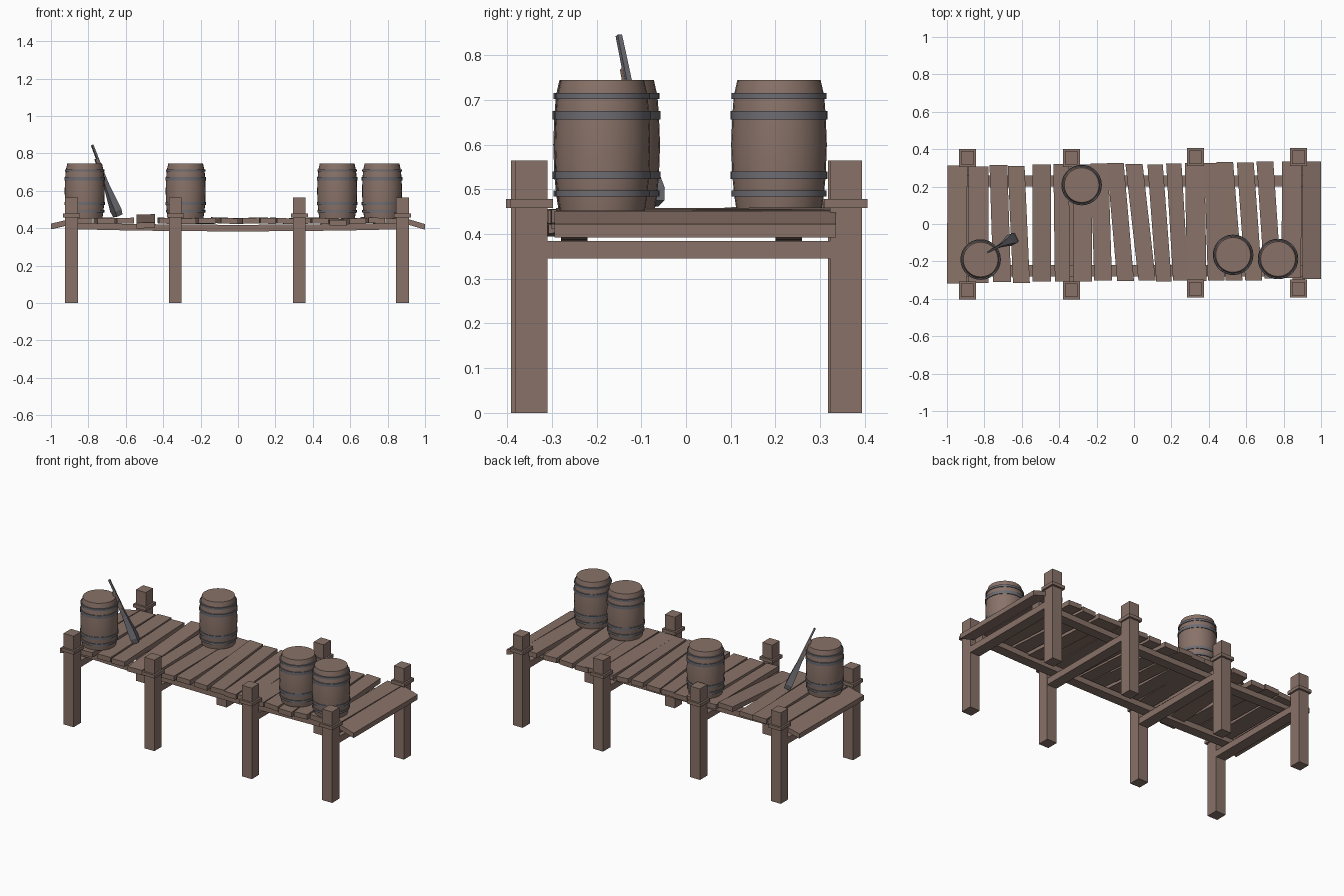
import bpy, bmesh, math, random
from mathutils import Vector, Matrix

if "Cube" in bpy.data.objects:
    bpy.data.objects.remove(bpy.data.objects["Cube"])

random.seed(4)

def material(name, rgb):
    m = bpy.data.materials.new(name)
    m.diffuse_color = (*rgb, 1)
    m.use_nodes = True
    m.node_tree.nodes["Principled BSDF"].inputs["Base Color"].default_value = m.diffuse_color
    return m

WOOD = material("weathered_wood", (0.25, 0.17, 0.14))
IRON = material("iron_grey", (0.15, 0.15, 0.17))

def finish(name, bm, mat):
    bmesh.ops.recalc_face_normals(bm, faces=bm.faces)
    me = bpy.data.meshes.new(name)
    bm.to_mesh(me)
    bm.free()
    me.materials.append(mat)
    ob = bpy.data.objects.new(name, me)
    bpy.context.collection.objects.link(ob)
    return ob

def loft(name, sections, mat):
    """Skin a list of equal-length rings and cap both ends."""
    bm = bmesh.new()
    rings = [[bm.verts.new(p) for p in s] for s in sections]
    for a, b in zip(rings, rings[1:]):
        for i in range(len(a)):
            j = (i + 1) % len(a)
            bm.faces.new((a[i], a[j], b[j], b[i]))
    bm.faces.new(rings[0])
    bm.faces.new(rings[-1])
    return finish(name, bm, mat)

def box(name, x, y, z, mat=WOOD):
    return loft(name, [[(x[0], y[0], h), (x[1], y[0], h),
                        (x[1], y[1], h), (x[0], y[1], h)] for h in z], mat)

def plank(name, xb, xf, w, yf, yb, zf, zb, roll=0.0, t=0.03):
    """Deck board from front end to back end; roll drops its +x edge."""
    def ring(x, y, z):
        h, d = w / 2, roll / 2
        return [(x - h, y, z - t + d), (x + h, y, z - t - d),
                (x + h, y, z - d), (x - h, y, z + d)]
    return loft(name, [ring(xf, yf, zf), ring(xb, yb, zb)], WOOD)

# posts with collars, and cross beams between each pair
for i, (x, yf, yb) in enumerate([(-0.89, -0.355, 0.354), (-0.335, -0.355, 0.354),
                                 (0.328, -0.346, 0.358), (0.88, -0.346, 0.358)]):
    for side, y in (("front", yf), ("back", yb)):
        box(f"{side}_post_{i}", (x - .034, x + .034), (y - .036, y + .036), (0, 0.565))
        box(f"{side}_collar_{i}", (x - .045, x + .045), (y - .048, y + .048), (0.458, 0.478))
    box(f"cross_beam_{i}", (x - .033, x + .033), (yf, yb), (0.345, 0.385))

# long stringers with a slight sag
for side, y in (("front", -0.25), ("back", 0.23)):
    rings = []
    for k in range(7):
        x = -0.9 + 1.8 * k / 6
        s = 0.012 * (x / 0.9) ** 2
        rings.append([(x, y - .03, .383 + s), (x, y + .03, .383 + s),
                      (x, y + .03, .418 + s), (x, y - .03, .418 + s)])
    loft(f"{side}_stringer", rings, WOOD)

# deck boards: back x, front x, width
boards = [(-.832, -.832, .106), (-.725, -.705, .095), (-.63, -.602, .09),
          (-.494, -.494, .1), (-.39, -.382, .082), (-.275, -.275, .1),
          (-.185, -.165, .095), (-.1, -.045, .09), (.0, .07, .092),
          (.113, .16, .082), (.213, .25, .082), (.325, .335, .105),
          (.42, .44, .09), (.485, .535, .09), (.595, .64, .09),
          (.7, .742, .09), (.845, .84, .105)]
for i, (xb, xf, w) in enumerate(boards):
    shift = 0.022 * (xf + .9) / 1.8
    j = lambda a: random.uniform(-a, a)
    zf, zb = 0.455 + j(.003), 0.455 + j(.003)
    if i == 3:          # loose board, back end lifted
        zf, zb = 0.43, 0.474
    if i == 13:         # sagging board
        zf = 0.443
    plank(f"deck_board_{i}", xb, xf, w, -.316 + shift + j(.006),
          .31 + shift + j(.006), zf, zb, j(.004))
# drooping end boards
plank("left_end_board", -.944, -.947, .106, -.318, .312, .437, .437, -.025)
plank("right_end_board", .95, .95, .1, -.294, .335, .437, .437, .03)

def circle(c, r, z, n=28):
    return [(c[0] + r * math.cos(2 * math.pi * k / n),
             c[1] + r * math.sin(2 * math.pi * k / n), z) for k in range(n)]

def smooth(ob):
    bpy.ops.object.select_all(action='DESELECT')
    ob.select_set(True)
    bpy.context.view_layer.objects.active = ob
    bpy.ops.object.shade_smooth_by_angle(angle=math.radians(35))

# barrels with four hoops each
profile = [(.095, .453), (.1, .485), (.1045, .53), (.107, .6),
           (.1045, .665), (.101, .71), (.093, .745)]
hoops = [(.484, .497, .106), (.523, .540, .1085), (.656, .675, .1085), (.702, .715, .106)]
for i, c in enumerate([(-.82, -.19), (-.28, .208), (.53, -.165), (.77, -.187)]):
    smooth(loft(f"barrel_{i}", [circle(c, r, z) for r, z in profile], WOOD))
    for k, (z0, z1, r) in enumerate(hoops):
        smooth(loft(f"barrel_{i}_hoop_{k}", [circle(c, r, z0), circle(c, r, z1)], IRON))

# long tool leaning on the left barrel
foot, tip = Vector((-.643, -.077, .468)), Vector((-.783, -.152, .843))
axis = (tip - foot).normalized()
side = Vector((.45, -.89, 0))
side = (side - axis * side.dot(axis)).normalized()
out = axis.cross(side)

def tool_part(name, rows, mat):
    # rows: distance along the axis, half width, half depth, depth offset
    loft(name, [[foot + axis * d + side * (a * w) + out * (b * t + o)
                 for a, b in ((-1, -1), (1, -1), (1, 1), (-1, 1))]
                for d, w, t, o in rows], mat)

tool_part("tool_butt", [(0, .024, .018, 0), (.03, .03, .02, 0), (.09, .02, .018, 0),
                        (.17, .011, .013, 0), (.21, .009, .01, 0)], IRON)
tool_part("tool_grip", [(.19, .009, .009, -.004), (.33, .006, .007, -.004)], WOOD)
tool_part("tool_shaft", [(.19, .007, .007, .006), (.407, .0055, .0055, .004)], IRON)
